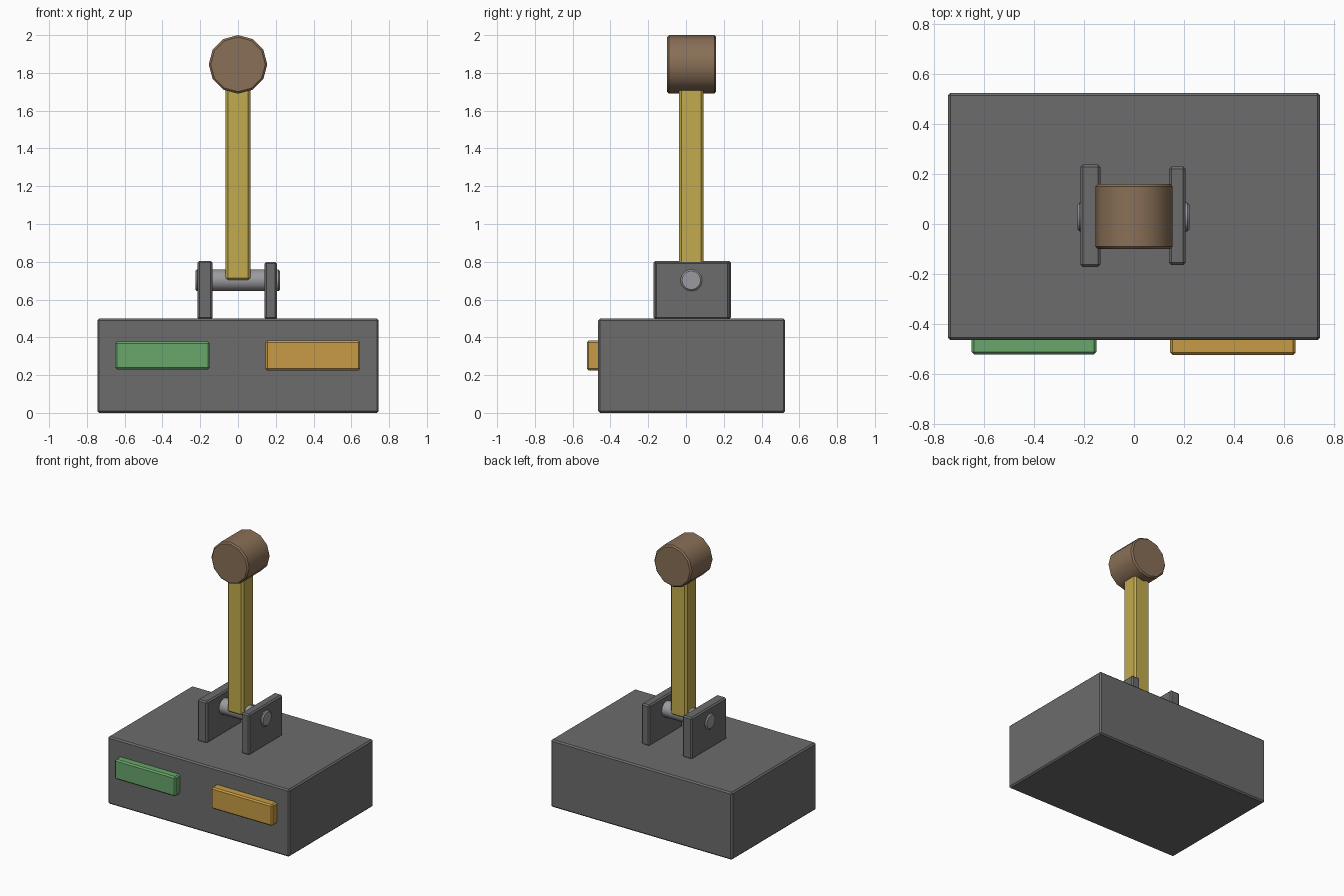
import bpy
import math

cube = bpy.data.objects.get("Cube")
if cube:
    bpy.data.objects.remove(cube, do_unlink=True)


def material(name, colour):
    mat = bpy.data.materials.new(name)
    mat.use_nodes = True
    mat.diffuse_color = (*colour, 1)
    bsdf = next(n for n in mat.node_tree.nodes if n.type == "BSDF_PRINCIPLED")
    bsdf.inputs["Base Color"].default_value = (*colour, 1)
    return mat


grey = material("dark grey", (0.15, 0.15, 0.15))
steel = material("steel grey", (0.33, 0.33, 0.35))
yellow = material("mustard yellow", (0.55, 0.41, 0.075))
brown = material("brown", (0.25, 0.16, 0.095))
green = material("green", (0.14, 0.38, 0.145))
orange = material("orange", (0.58, 0.33, 0.06))


def finish(obj, name, mat, bevel):
    """Name, colour and chamfer a part."""
    obj.name = name
    obj.data.materials.append(mat)
    bpy.ops.object.transform_apply(location=False, rotation=True, scale=True)
    bpy.ops.object.shade_smooth_by_angle(angle=math.radians(35))
    mod = obj.modifiers.new("chamfer", "BEVEL")
    mod.width = bevel
    mod.segments = 1
    mod.limit_method = "ANGLE"
    mod.angle_limit = math.radians(40)
    bpy.ops.object.modifier_apply(modifier=mod.name)
    bpy.ops.object.shade_smooth_by_angle(angle=math.radians(35))


def box(name, x, y, z, mat, bevel=0.01):
    """Box given by its (low, high) range on each axis."""
    centre = [(a + b) / 2 for a, b in (x, y, z)]
    bpy.ops.mesh.primitive_cube_add(size=1, location=centre)
    obj = bpy.context.object
    obj.scale = [b - a for a, b in (x, y, z)]
    finish(obj, name, mat, bevel)


def rod(name, radius, length, centre, rotation, sides, mat, bevel):
    bpy.ops.mesh.primitive_cylinder_add(
        vertices=sides, radius=radius, depth=length,
        location=centre, rotation=rotation)
    finish(bpy.context.object, name, mat, bevel)


# Base block and the two indicator buttons on its front
box("base", (-0.745, 0.745), (-0.465, 0.525), (0, 0.5), grey)
box("green_button", (-0.65, -0.15), (-0.522, -0.455), (0.23, 0.377), green)
box("orange_button", (0.145, 0.647), (-0.525, -0.455), (0.225, 0.383), orange)

# Bracket plates that carry the pivot
box("right_bracket", (-0.215, -0.135), (-0.172, 0.238), (0.495, 0.805), grey)
box("left_bracket", (0.14, 0.207), (-0.165, 0.23), (0.495, 0.8), grey)

# Pivot pin across the brackets
rod("pivot_pin", 0.058, 0.447, (-0.002, 0.028, 0.702),
    (0, math.pi / 2, 0), 12, steel, 0.008)

# Lever arm and its handle
box("lever_arm", (-0.066, 0.066), (-0.038, 0.092), (0.7, 1.74), yellow, 0.013)
rod("lever_handle", 0.155, 0.26, (0, 0.03, 1.845),
    (math.pi / 2, 0, 0), 12, brown, 0.01)
